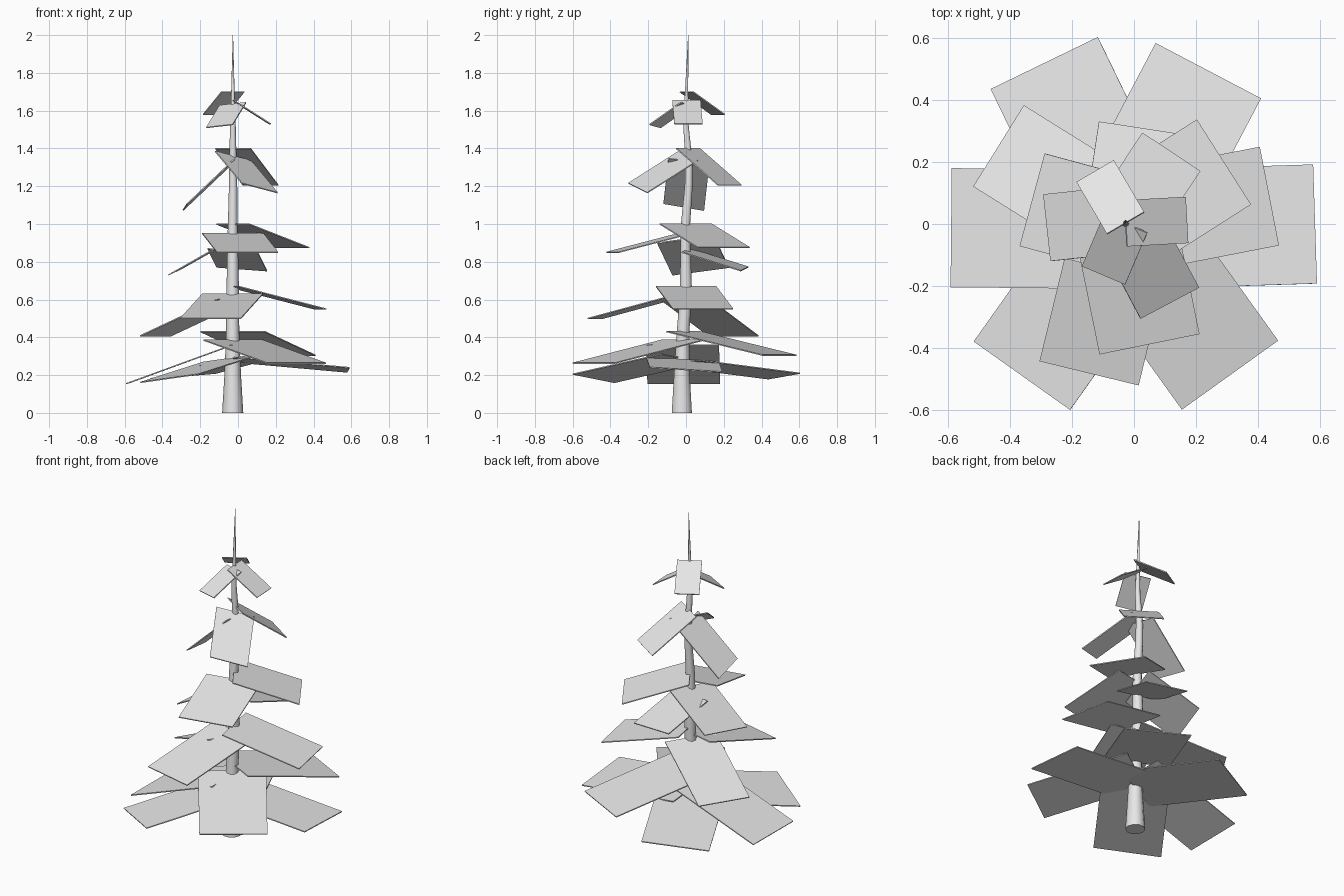
import bpy
import bmesh
from mathutils import Vector

default = bpy.data.objects.get("Cube")
if default:
    bpy.data.objects.remove(default, do_unlink=True)


def make_material(name, value):
    material = bpy.data.materials.new(name)
    material.use_nodes = True
    colour = (value, value, value, 1)
    material.diffuse_color = colour
    material.node_tree.nodes["Principled BSDF"].inputs["Base Color"].default_value = colour
    return material


grey = make_material("plain grey", 0.8)

# Trunk centre line: x, y, height, radius
TRUNK = [
    (-.028, -.022, 0, .056), (-.028, -.022, .2, .044), (-.028, -.016, .42, .035),
    (-.028, 0, .65, .033), (-.028, -.004, .98, .026), (-.026, .014, 1.2, .022),
    (-.027, .016, 1.32, .02), (-.027, 0, 1.52, .015), (-.027, .003, 1.7, .009),
    (-.027, .012, 2, .001),
]


def trunk_point(z):
    """Centre of the trunk at a given height."""
    for low, high in zip(TRUNK, TRUNK[1:]):
        if z <= high[2]:
            blend = (z - low[2]) / (high[2] - low[2])
            return Vector(low[:3]).lerp(Vector(high[:3]), blend)
    return Vector(TRUNK[-1][:3])


def build_trunk():
    curve = bpy.data.curves.new("trunk", "CURVE")
    curve.dimensions = "3D"
    curve.bevel_depth = 1
    curve.bevel_resolution = 3
    curve.use_fill_caps = True
    spline = curve.splines.new("POLY")
    spline.points.add(len(TRUNK) - 1)
    for point, (x, y, z, radius) in zip(spline.points, TRUNK):
        point.co = (x, y, z, 1)
        point.radius = radius
    spline.use_smooth = True
    curve.materials.append(grey)
    trunk = bpy.data.objects.new("trunk", curve)
    bpy.context.collection.objects.link(trunk)


def build_branch(name, x, y, tip_z, root_z, width, roll=0):
    """Thin square branch running from the trunk to the middle of its outer edge."""
    root = trunk_point(root_z)
    tip = Vector((x, y, tip_z))
    outward = (tip - root).to_2d().normalized()
    side = Vector((-outward.y, outward.x, 0)) * width / 2
    side.z = roll
    bm = bmesh.new()
    corners = (root + side, root - side, tip - side, tip + side)
    bm.faces.new([bm.verts.new(corner) for corner in corners])
    mesh = bpy.data.meshes.new(name)
    bm.to_mesh(mesh)
    bm.free()
    mesh.materials.append(grey)
    branch = bpy.data.objects.new(name, mesh)
    bpy.context.collection.objects.link(branch)
    solid = branch.modifiers.new("thickness", "SOLIDIFY")
    solid.thickness = .006
    solid.offset = 0


# Branches per tier: outer edge x, y, height, root height, width, sideways tilt
TIERS = {
    "bottom": [
        (.585, 0, .228, .283, .385, -.012),
        (.24, .495, .305, .43, .385),
        (-.29, .52, .195, .265, .385, -.015),
        (-.59, -.012, .155, .36, .385),
        (-.362, -.49, .183, .29, .382, .022),
        (.31, -.488, .263, .385, .383),
    ],
    "lower": [
        (-.437, .252, .408, .6, .31),
        (.437, .09, .55, .67, .325),
        (-.145, -.482, .5, .63, .33),
    ],
    "middle": [
        (.29, .2, .875, 1, .326),
        (.05, -.388, .85, .95, .33),
        (-.328, .078, .75, .92, .31, -.02),
        (.02, .31, .762, .86, .27, .01),
    ],
    "upper": [
        (-.28, -.012, 1.09, 1.33, .217, .018),
        (.12, .232, 1.205, 1.4, .225),
        (.115, -.255, 1.19, 1.36, .214, -.025),
    ],
    "top": [
        (-.098, -.165, 1.518, 1.635, .152, .008),
        (-.125, .17, 1.58, 1.7, .14),
        (.17, .013, 1.53, 1.655, .15),
    ],
}

build_trunk()
for tier, branches in TIERS.items():
    for number, values in enumerate(branches, 1):
        build_branch(f"{tier}_branch_{number}", *values)
